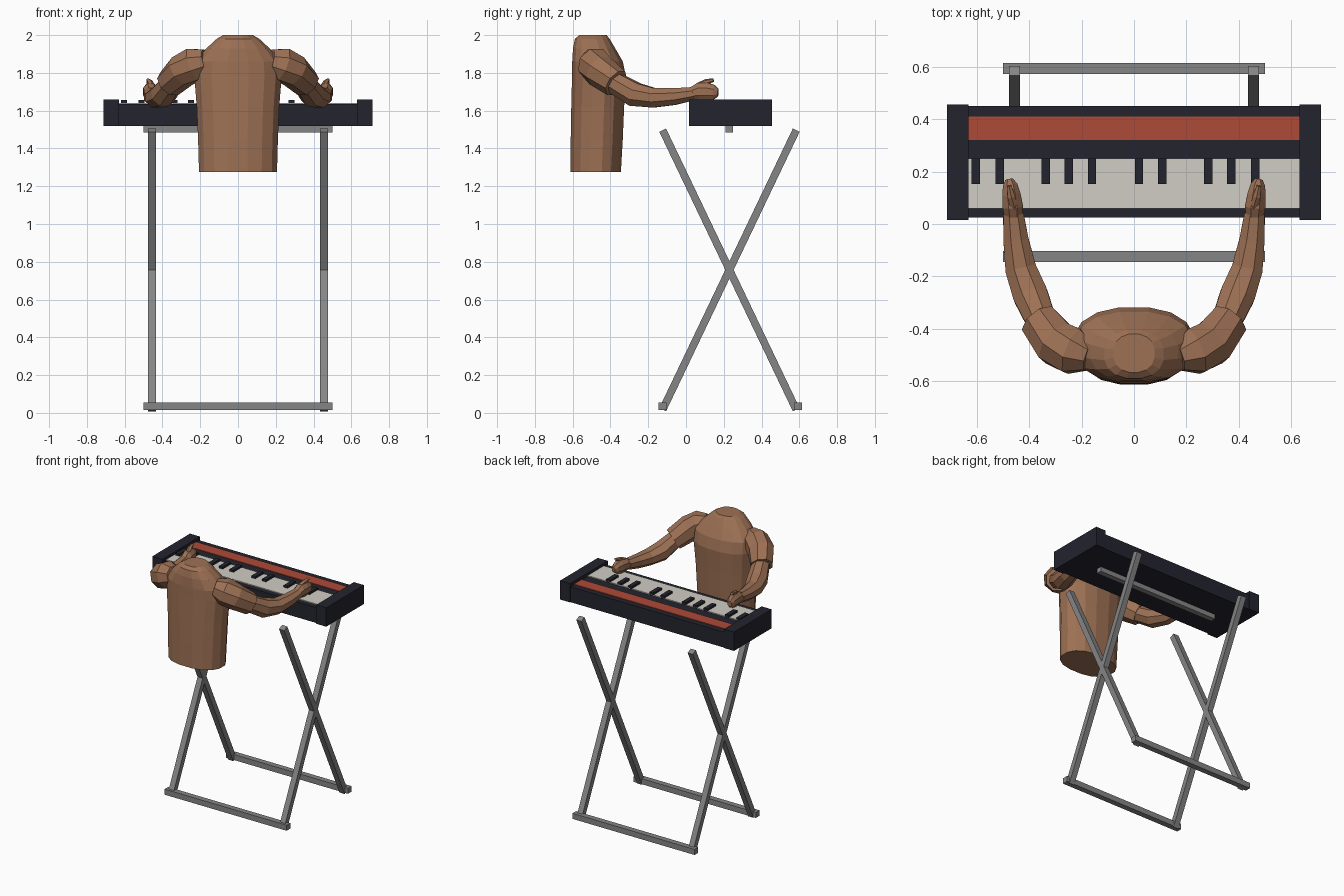
import bpy, bmesh, math
from mathutils import Vector

if "Cube" in bpy.data.objects:
    bpy.data.objects.remove(bpy.data.objects["Cube"])


def material(name, rgb):
    m = bpy.data.materials.new(name)
    m.diffuse_color = (*rgb, 1)
    m.use_nodes = True
    m.node_tree.nodes["Principled BSDF"].inputs["Base Color"].default_value = m.diffuse_color
    return m


DARK = material("dark casing", (0.017, 0.017, 0.028))
GREY = material("stand grey", (0.235, 0.235, 0.24))
RED = material("red panel", (0.42, 0.07, 0.04))
IVORY = material("ivory keys", (0.63, 0.61, 0.55))
SKIN = material("brown skin", (0.34, 0.165, 0.09))


def finish(name, bm, mat):
    bmesh.ops.recalc_face_normals(bm, faces=bm.faces)
    me = bpy.data.meshes.new(name)
    bm.to_mesh(me)
    bm.free()
    me.materials.append(mat)
    ob = bpy.data.objects.new(name, me)
    bpy.context.collection.objects.link(ob)
    return ob


def box(name, x, y, z, mat):
    """Box from (min, max) ranges."""
    bm = bmesh.new()
    bmesh.ops.create_cube(bm, size=1)
    for v in bm.verts:
        v.co = [(r[0] + r[1]) / 2 + c * (r[1] - r[0]) for r, c in zip((x, y, z), v.co)]
    return finish(name, bm, mat)


def loft(name, rings, mat):
    """Skin a list of closed point rings and cap both ends."""
    bm = bmesh.new()
    loops = [[bm.verts.new(p) for p in ring] for ring in rings]
    n = len(loops[0])
    for a, b in zip(loops, loops[1:]):
        for i in range(n):
            j = (i + 1) % n
            bm.faces.new((a[i], a[j], b[j], b[i]))
    bm.faces.new(loops[0])
    bm.faces.new(loops[-1])
    return finish(name, bm, mat)


def limb(name, path, side, sides=8):
    """Faceted tube along (x, y, z, width radius, height radius) points."""
    pts = [Vector((side * p[0], p[1], p[2])) for p in path]
    rings = []
    for i, p in enumerate(pts):
        d = (pts[min(i + 1, len(pts) - 1)] - pts[max(i - 1, 0)]).normalized()
        u = d.cross(Vector((0, 0, 1))).normalized()
        w = u.cross(d)
        ring = []
        for k in range(sides):
            a = 2 * math.pi * (k + 0.5) / sides
            ring.append(p + u * math.cos(a) * path[i][3] + w * math.sin(a) * path[i][4])
        rings.append(ring)
    return loft(name, rings, SKIN)


# Keyboard casing, end cheeks, panel and keys
box("keyboard_body", (-0.64, 0.64), (0.025, 0.45), (1.52, 1.634), DARK)
for s, label in ((-1, "left"), (1, "right")):
    xs = sorted((s * 0.63, s * 0.712))
    box(label + "_cheek", xs, (0.015, 0.455), (1.52, 1.66), DARK)
box("red_panel", (-0.63, 0.63), (0.32, 0.41), (1.632, 1.639), RED)
box("white_keys", (-0.63, 0.63), (0.06, 0.25), (1.632, 1.641), IVORY)
for x in (-0.603, -0.512, -0.336, -0.248, -0.16, 0.019, 0.107, 0.283, 0.371, 0.462):
    box("black_key", (x - 0.016, x + 0.016), (0.152, 0.25), (1.635, 1.656), DARK)

# Folding X stand
CY, CZ = 0.23, 0.757
LEAN = math.atan2(0.705, 1.475)
for s, label in ((-1, "left"), (1, "right")):
    for t in (-1, 1):
        leg = box(label + "_stand_leg", (-0.021, 0.021), (-0.02, 0.02), (-0.82, 0.82), GREY)
        leg.location = (s * 0.456, CY, CZ)
        leg.rotation_euler.x = t * LEAN
for name, y in (("front_foot_bar", -0.124), ("rear_foot_bar", 0.593)):
    box(name, (-0.5, 0.5), (y - 0.021, y + 0.021), (0.014, 0.055), GREY)
box("support_bar", (-0.5, 0.5), (0.21, 0.25), (1.485, 1.525), GREY)

# Torso: stacked slightly squared ovals (z, half width, back y, front y)
profile = [(1.275, 0.21, -0.612, -0.345), (1.45, 0.215, -0.61, -0.335),
           (1.62, 0.222, -0.607, -0.328), (1.78, 0.235, -0.603, -0.318),
           (1.86, 0.23, -0.602, -0.335), (1.93, 0.17, -0.598, -0.375),
           (1.98, 0.115, -0.588, -0.405), (2.0, 0.08, -0.565, -0.42)]
rings = []
for z, w, back, front in profile:
    ring = []
    for k in range(16):
        a = 2 * math.pi * (k + 0.5) / 16
        c, s = math.cos(a), math.sin(a)
        c, s = [math.copysign(abs(v) ** 0.88, v) for v in (c, s)]
        ring.append((c * w, (front + back) / 2 + s * (front - back) / 2 * 1.02, z))
    rings.append(ring)
loft("torso", rings, SKIN)

# Arms: upper arm, forearm, fist and thumb on each side
upper = [(0.17, -0.505, 1.86, 0.06, 0.07), (0.23, -0.485, 1.845, 0.095, 0.095),
         (0.295, -0.455, 1.81, 0.092, 0.09), (0.362, -0.37, 1.745, 0.078, 0.078)]
fore = [(0.345, -0.39, 1.755, 0.06, 0.06), (0.395, -0.27, 1.685, 0.072, 0.068),
        (0.432, -0.17, 1.668, 0.064, 0.056), (0.45, -0.06, 1.675, 0.052, 0.048),
        (0.46, 0.04, 1.69, 0.042, 0.038)]
fist = [(0.46, 0.03, 1.69, 0.036, 0.036), (0.462, 0.065, 1.7, 0.042, 0.05),
        (0.467, 0.11, 1.7, 0.038, 0.052), (0.472, 0.148, 1.697, 0.03, 0.042),
        (0.476, 0.17, 1.695, 0.016, 0.022)]
thumb = [(0.455, 0.06, 1.73, 0.016, 0.016), (0.468, 0.105, 1.752, 0.017, 0.015),
         (0.476, 0.145, 1.762, 0.01, 0.01)]
for s, label in ((-1, "left"), (1, "right")):
    limb(label + "_upper_arm", upper, s)
    limb(label + "_forearm", fore, s)
    limb(label + "_fist", fist, s)
    limb(label + "_thumb", thumb, s, 6)
